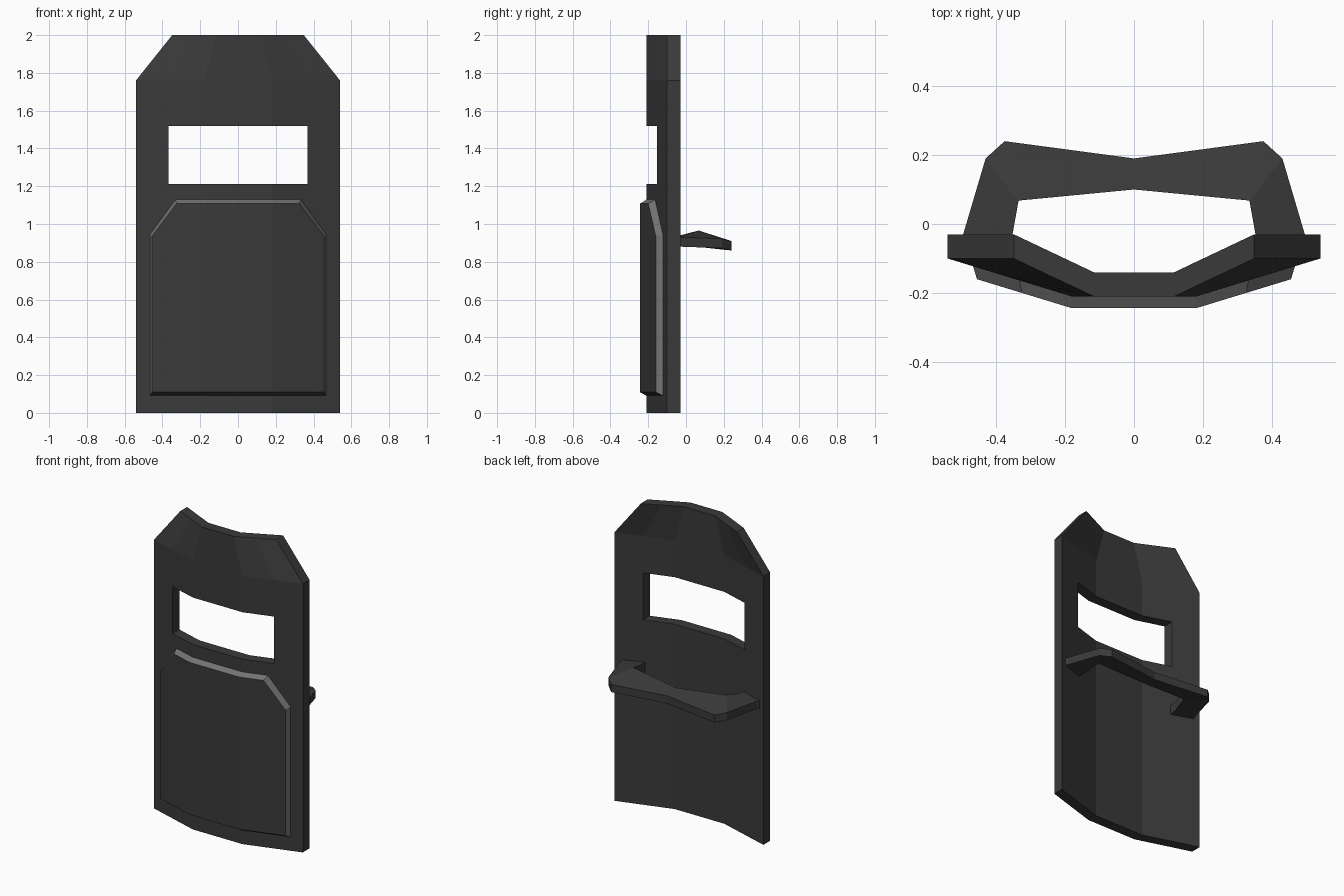
import bpy, bmesh

if "Cube" in bpy.data.objects:
    bpy.data.objects.remove(bpy.data.objects["Cube"])


def material(name, v):
    m = bpy.data.materials.new(name)
    m.diffuse_color = (v, v, v, 1)
    m.use_nodes = True
    m.node_tree.nodes["Principled BSDF"].inputs["Base Color"].default_value = m.diffuse_color
    return m


DARK = material("dark grey", 0.042)
LIGHT = material("light grey trim", 0.17)


def finish(bm, name, mats):
    bmesh.ops.recalc_face_normals(bm, faces=bm.faces[:])
    me = bpy.data.meshes.new(name)
    bm.to_mesh(me)
    bm.free()
    for m in mats:
        me.materials.append(m)
    ob = bpy.data.objects.new(name, me)
    bpy.context.collection.objects.link(ob)
    return ob


def front_y(x):
    # bent three-facet front of the shield
    return -0.21 + 0.11 * max(0, abs(x) - 0.18) / 0.36


# shield body: grid of cells with the viewing slot left open
xs = [-0.54, -0.368, -0.18, 0.18, 0.368, 0.54]
zs = [0, 1.212, 1.52, 1.76, 2.0]
bm = bmesh.new()
grid = {}
for j, z in enumerate(zs):
    s = 0.645 if j == 4 else 1
    for i, x in enumerate(xs):
        for k in (0, 1):
            grid[i, j, k] = bm.verts.new((x * s, front_y(x) + 0.07 * k, z))
cells = {(i, j) for i in range(5) for j in range(4)} - {(1, 1), (2, 1), (3, 1)}
for i, j in cells:
    ring = [(i, j), (i + 1, j), (i + 1, j + 1), (i, j + 1)]
    for k in (0, 1):
        bm.faces.new([grid[a, b, k] for a, b in ring])
    for n, (di, dj) in enumerate([(0, -1), (1, 0), (0, 1), (-1, 0)]):
        if (i + di, j + dj) not in cells:
            p, q = ring[n], ring[(n + 1) % 4]
            bm.faces.new([grid[(*p, 0)], grid[(*q, 0)], grid[(*q, 1)], grid[(*p, 1)]])
finish(bm, "shield_body", [DARK])

# raised front panel with a sloped light rim
half_front = [(0.18, 0.11), (0.455, 0.11), (0.455, 0.935), (0.325, 1.108), (0.18, 1.108)]
half_base = [(0.18, 0.09), (0.467, 0.09), (0.467, 0.945), (0.332, 1.13), (0.18, 1.13)]


def loop(bm, half, dy):
    pts = half + [(-x, z) for x, z in reversed(half)]
    return [bm.verts.new((x, front_y(x) + dy, z)) for x, z in pts]


bm = bmesh.new()
a = loop(bm, half_front, -0.034)
b = loop(bm, half_base, 0.002)
for r in (a, b):
    bm.faces.new(r[:5])
    bm.faces.new(r[5:])
    bm.faces.new([r[0], r[4], r[5], r[9]])
for n in range(10):
    m = (n + 1) % 10
    f = bm.faces.new([a[n], a[m], b[m], b[n]])
    # every rim face but the bottom ones is light
    if max(v.co.z for v in f.verts) > 0.2:
        f.material_index = 1
finish(bm, "front_panel", [DARK, LIGHT])

# rear handle: tilted U-shaped bar, (outer xyz, inner xyz) from right to centre
half = [((0.515, -0.06, 0.93), (0.36, -0.11, 0.935)),
        ((0.495, -0.03, 0.93), (0.352, -0.03, 0.94)),
        ((0.43, 0.19, 0.922), (0.335, 0.065, 0.965)),
        ((0.375, 0.24, 0.91), (0.333, 0.068, 0.965)),
        ((0, 0.19, 0.915), (0, 0.10, 0.935))]
flip = [tuple((-x, y, z) for x, y, z in s) for s in reversed(half[:-1])]
bm = bmesh.new()
rings = []
for o, i in half + flip:
    rings.append([bm.verts.new(p) for p in
                  (o, i, (i[0], i[1], i[2] - 0.06), (o[0], o[1], o[2] - 0.05))])
for r, s in zip(rings, rings[1:]):
    for n in range(4):
        m = (n + 1) % 4
        bm.faces.new([r[n], r[m], s[m], s[n]])
bm.faces.new(rings[0])
bm.faces.new(rings[-1])
finish(bm, "rear_handle", [DARK])
